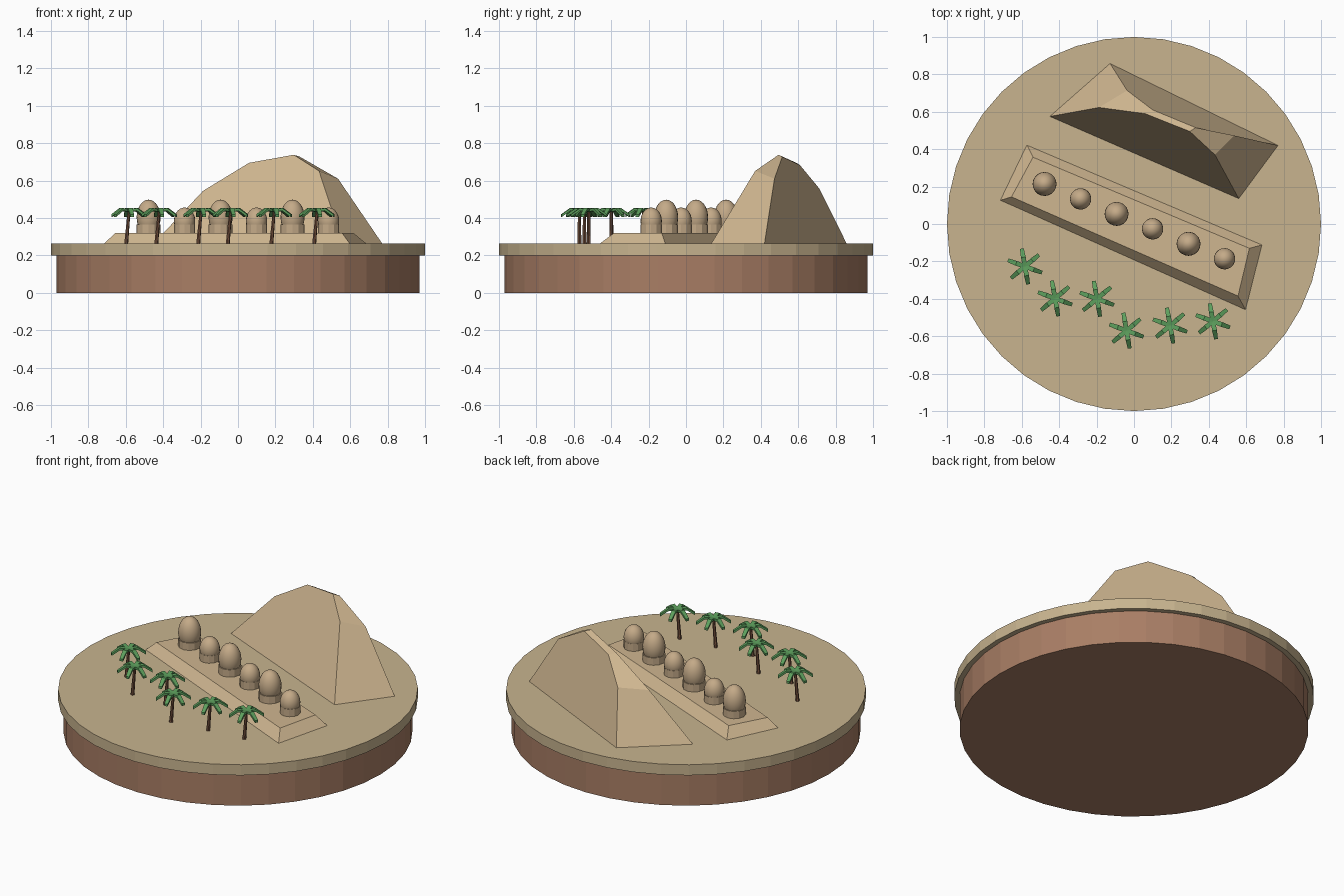
import bpy
import bmesh
from math import cos, sin, pi, radians
from mathutils import Vector

if "Cube" in bpy.data.objects:
    bpy.data.objects.remove(bpy.data.objects["Cube"], do_unlink=True)


def material(name, hex_code):
    """Flat material from an sRGB hex string."""
    channels = [int(hex_code[i:i + 2], 16) / 255 for i in (0, 2, 4)]
    colour = [c / 12.92 if c < 0.04045 else ((c + 0.055) / 1.055) ** 2.4 for c in channels] + [1]
    mat = bpy.data.materials.new(name)
    mat.use_nodes = True
    mat.diffuse_color = colour
    mat.node_tree.nodes["Principled BSDF"].inputs["Base Color"].default_value = colour
    return mat


SAND = material("sand", "C8B48F")
ROCK = material("pale rock", "CFB690")
STONE = material("carved stone", "C4AA88")
EARTH = material("brown earth", "A97E65")
BARK = material("bark", "7A5540")
LEAF = material("palm green", "5C9E5C")


def finish(name, bm, mat, smooth=False):
    bmesh.ops.recalc_face_normals(bm, faces=bm.faces)
    mesh = bpy.data.meshes.new(name)
    bm.to_mesh(mesh)
    bm.free()
    mesh.materials.append(mat)
    obj = bpy.data.objects.new(name, mesh)
    bpy.context.collection.objects.link(obj)
    if smooth:
        for poly in mesh.polygons:
            poly.use_smooth = True
    return obj


def ring(bm, centre, radius, sides):
    c = Vector(centre)
    return [bm.verts.new(c + Vector((radius * cos(2 * pi * i / sides),
                                     radius * sin(2 * pi * i / sides), 0)))
            for i in range(sides)]


def bridge(bm, lower, upper):
    """Closed solid between two matching loops."""
    n = len(lower)
    for i in range(n):
        j = (i + 1) % n
        bm.faces.new((lower[i], lower[j], upper[j], upper[i]))
    bm.faces.new(lower[::-1])
    bm.faces.new(upper)


def column(name, base, top, r_base, r_top, sides, mat):
    bm = bmesh.new()
    bridge(bm, ring(bm, base, r_base, sides), ring(bm, top, r_top, sides))
    return finish(name, bm, mat)


# Round base
GROUND = 0.265
column("earth_base", (0, 0, 0), (0, 0, 0.2), 0.97, 0.97, 40, EARTH)
column("sand_disc", (0, 0, 0.2), (0, 0, GROUND), 1.0, 1.0, 40, SAND)

# Sloped platform under the row of domes
DECK = 0.32
bm = bmesh.new()
foot = [(-0.72, 0.125), (0.6, -0.465), (0.69, -0.11), (-0.575, 0.427)]
deck = [(-0.655, 0.145), (0.556, -0.385), (0.617, -0.13), (-0.54, 0.357)]
bridge(bm, [bm.verts.new((x, y, GROUND - 0.005)) for x, y in foot],
       [bm.verts.new((x, y, DECK)) for x, y in deck])
finish("platform", bm, ROCK)

# Row of alternating large and small domes on drums
for i in range(6):
    x, y = -0.478 + 0.1924 * i, 0.214 - 0.08 * i
    radius, top = (0.064, 0.498) if i % 2 == 0 else (0.057, 0.456)
    column(f"dome_drum_{i + 1}", (x, y, DECK), (x, y, 0.365), radius, radius, 12, STONE)
    bm = bmesh.new()
    bmesh.ops.create_uvsphere(bm, u_segments=20, v_segments=14, radius=1)
    half = (top - DECK) * 0.53
    for v in bm.verts:
        v.co = Vector((x + v.co.x * radius, y + v.co.y * radius, top - half + v.co.z * half))
    finish(f"dome_{i + 1}", bm, STONE, smooth=True)

# Mountain: front and back outlines joined across the ridge
front = [(-0.45, 0.575, GROUND), (-0.187, 0.623, 0.545), (0.059, 0.59, 0.695),
         (0.298, 0.495, 0.738), (0.433, 0.37, 0.652), (0.56, 0.136, GROUND)]
back = [(-0.128, 0.858, GROUND), (-0.037, 0.714, 0.556), (0.1, 0.61, 0.682),
        (0.33, 0.515, 0.728), (0.535, 0.473, 0.61), (0.77, 0.42, GROUND)]
bm = bmesh.new()
bridge(bm, [bm.verts.new(p) for p in front], [bm.verts.new(p) for p in back])
finish("mountain", bm, ROCK)


# Palm trees: leaning trunk and six drooping fronds
def palm(index, x, y):
    column(f"palm_trunk_{index}", (x - 0.015, y, GROUND), (x, y, 0.435), 0.011, 0.008, 7, BARK)
    bm = bmesh.new()
    sections = [(0.0, 0.438, 0.011), (0.05, 0.446, 0.013), (0.097, 0.413, 0.010)]
    for k in range(6):
        a = radians(100 + 60 * k)
        out, side = Vector((cos(a), sin(a), 0)), Vector((-sin(a), cos(a), 0))
        loops = []
        for reach, z, half in sections:
            mid = Vector((x, y, z)) + out * reach
            loops.append([bm.verts.new(mid + side * s * half + Vector((0, 0, t * 0.007)))
                          for s, t in ((-1, -1), (1, -1), (1, 1), (-1, 1))])
        for lo, hi in zip(loops, loops[1:]):
            for i in range(4):
                j = (i + 1) % 4
                bm.faces.new((lo[i], lo[j], hi[j], hi[i]))
        bm.faces.new(loops[0][::-1])
        bm.faces.new(loops[-1])
    finish(f"palm_fronds_{index}", bm, LEAF)


spots = [(-0.583, -0.227), (-0.422, -0.398), (-0.198, -0.4),
         (-0.04, -0.57), (0.193, -0.543), (0.422, -0.52)]
for n, (px, py) in enumerate(spots, 1):
    palm(n, px, py)
